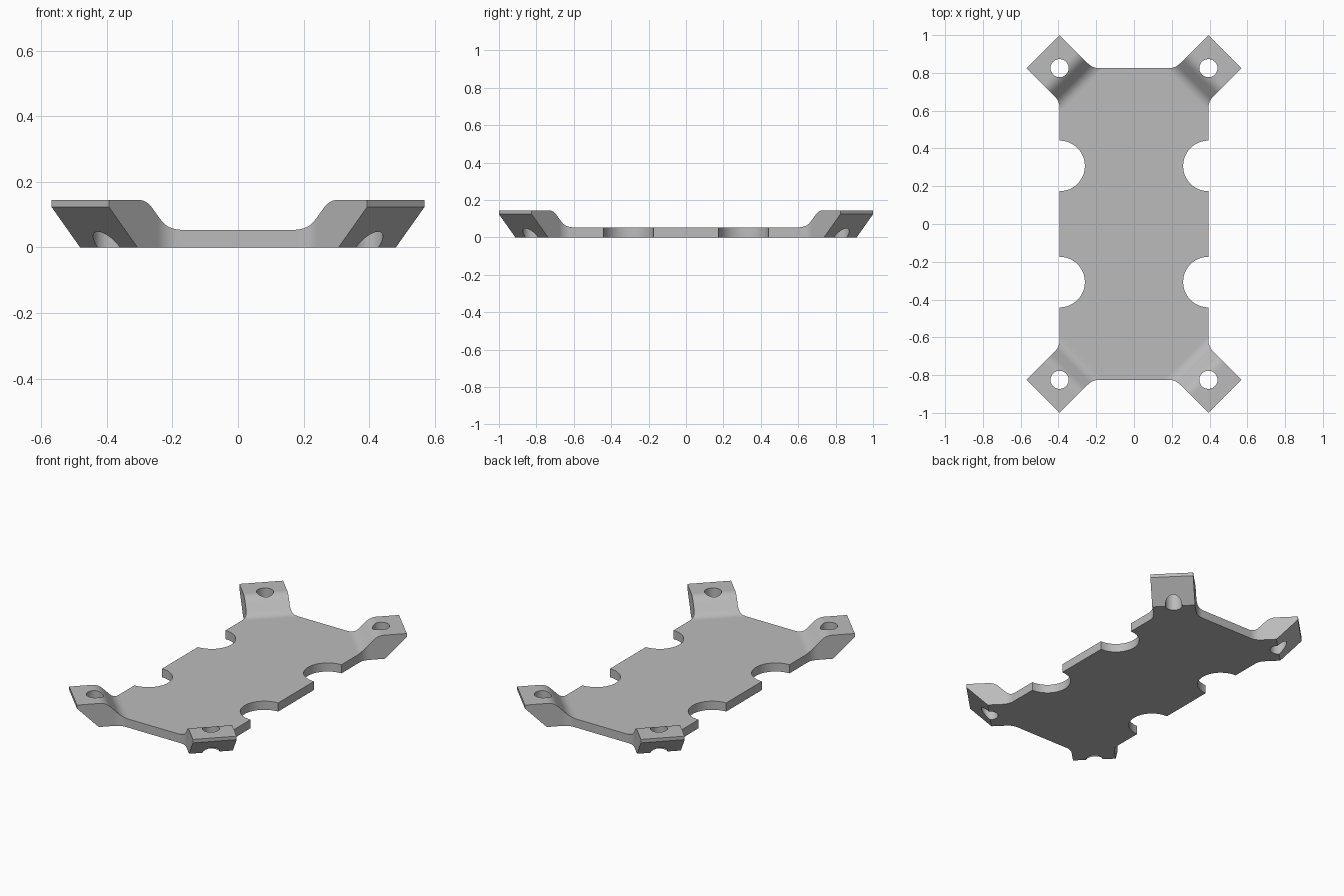
import bpy, bmesh, math
from mathutils import Vector

cube = bpy.data.objects.get("Cube")
if cube:
    bpy.data.objects.remove(cube, do_unlink=True)

HX, HY = 0.394, 0.825          # half size of the plate; tab holes sit on its corners
TAB = 0.175                    # corner reach of each square tab
THICK, TOP = 0.053, 0.145      # plate thickness and tab height
BEND_IN, BEND_OUT = -0.165, -0.005
BEND_R = (BEND_OUT - BEND_IN - (TOP - THICK)) / (2 * math.tan(math.pi / 8))
NOTCH_Y, NOTCH_R = 0.3075, 0.134
HOLE_R = 0.048
END = TAB / math.sqrt(2)
DIAG = Vector((1, 1)).normalized()

grey = bpy.data.materials.new("plain grey")
grey.use_nodes = True
colour = (0.5, 0.5, 0.5, 1)
grey.diffuse_color = colour
grey.node_tree.nodes["Principled BSDF"].inputs["Base Color"].default_value = colour


def fillet(corner, d_in, d_out, t=0.036, n=8):
    """Rounded corner between two directions."""
    c = Vector(corner)
    a, b = c - d_in * t, c + d_out * t
    return [a * (1 - s) ** 2 + c * 2 * s * (1 - s) + b * s * s
            for s in (i / n for i in range(n + 1))]


def reach(co):
    """Distance outward along the corner diagonal, zero at the hole."""
    return (abs(co.x) - HX + abs(co.y) - HY) / math.sqrt(2)


def top_height(u):
    """Plate, arc, 45 degree ramp, arc, tab."""
    a, b = u - BEND_IN, BEND_OUT - u
    arc = BEND_R * math.sin(math.pi / 4)
    if a <= 0:
        return THICK
    if b <= 0:
        return TOP
    if a < arc:
        return THICK + BEND_R - math.sqrt(BEND_R ** 2 - a * a)
    if b < arc:
        return TOP - BEND_R + math.sqrt(BEND_R ** 2 - b * b)
    return THICK + (a - BEND_R * math.tan(math.pi / 8))


# Quarter outline: side notch, fillet, tab corners, fillet
quarter = []
for i in range(25):
    a = math.pi * (1.5 - i / 24)
    quarter.append(Vector((HX + NOTCH_R * math.cos(a), NOTCH_Y + NOTCH_R * math.sin(a))))
quarter += fillet((HX, HY - TAB), Vector((0, 1)), DIAG)
quarter += [Vector((HX + TAB, HY)), Vector((HX, HY + TAB))]
quarter += fillet((HX - TAB, HY), -DIAG, Vector((-1, 0)))
half = quarter + [Vector((-p.x, p.y)) for p in reversed(quarter)]
outline = half + [-p for p in half]

# Flat sheet, sliced across each tab where the bend curves
bm = bmesh.new()
bm.faces.new([bm.verts.new((p.x, p.y, 0)) for p in outline])
STEPS = 20
cuts = [BEND_IN + (BEND_OUT - BEND_IN) * i / STEPS for i in range(STEPS + 1)] + [0]
for sx in (1, -1):
    for sy in (1, -1):
        normal = Vector((sx, sy, 0)).normalized()
        for u in cuts:
            bmesh.ops.bisect_plane(
                bm, geom=bm.verts[:] + bm.edges[:] + bm.faces[:], dist=1e-5,
                plane_co=Vector((sx * HX, sy * HY, 0)) + normal * u, plane_no=normal)

# Thicken: raised tabs above, chamfered tab ends below
extruded = bmesh.ops.extrude_face_region(bm, geom=bm.faces[:], use_keep_orig=True)
upper = {g for g in extruded["geom"] if isinstance(g, bmesh.types.BMVert)}
for v in bm.verts:
    u = reach(v.co)
    v.co.z = top_height(u) if v in upper else max(0, u)
bmesh.ops.recalc_face_normals(bm, faces=bm.faces[:])
mesh = bpy.data.meshes.new("mounting_plate")
bm.to_mesh(mesh)
bm.free()
mesh.materials.append(grey)
plate = bpy.data.objects.new("mounting_plate", mesh)
bpy.context.collection.objects.link(plate)
bpy.context.view_layer.objects.active = plate

# Screw holes through the tabs
for sx in (1, -1):
    for sy in (1, -1):
        bpy.ops.mesh.primitive_cylinder_add(vertices=40, radius=HOLE_R, depth=0.5,
                                            location=(sx * HX, sy * HY, 0.05))
        cutter = bpy.context.object
        cutter.name = "hole_cutter"
        cutter.hide_render = True
        cutter.data.materials.append(grey)
        bpy.context.view_layer.objects.active = plate
        mod = plate.modifiers.new("hole", "BOOLEAN")
        mod.operation, mod.solver, mod.object = "DIFFERENCE", "EXACT", cutter
        bpy.ops.object.modifier_apply(modifier=mod.name)
        bpy.data.objects.remove(cutter, do_unlink=True)

# Smooth bends and round walls, crisp edges elsewhere
bpy.ops.object.select_all(action="DESELECT")
plate.select_set(True)
bpy.context.view_layer.objects.active = plate
bpy.ops.object.shade_smooth_by_angle(angle=math.radians(25))
weighted = plate.modifiers.new("even shading", "WEIGHTED_NORMAL")
weighted.keep_sharp = True
